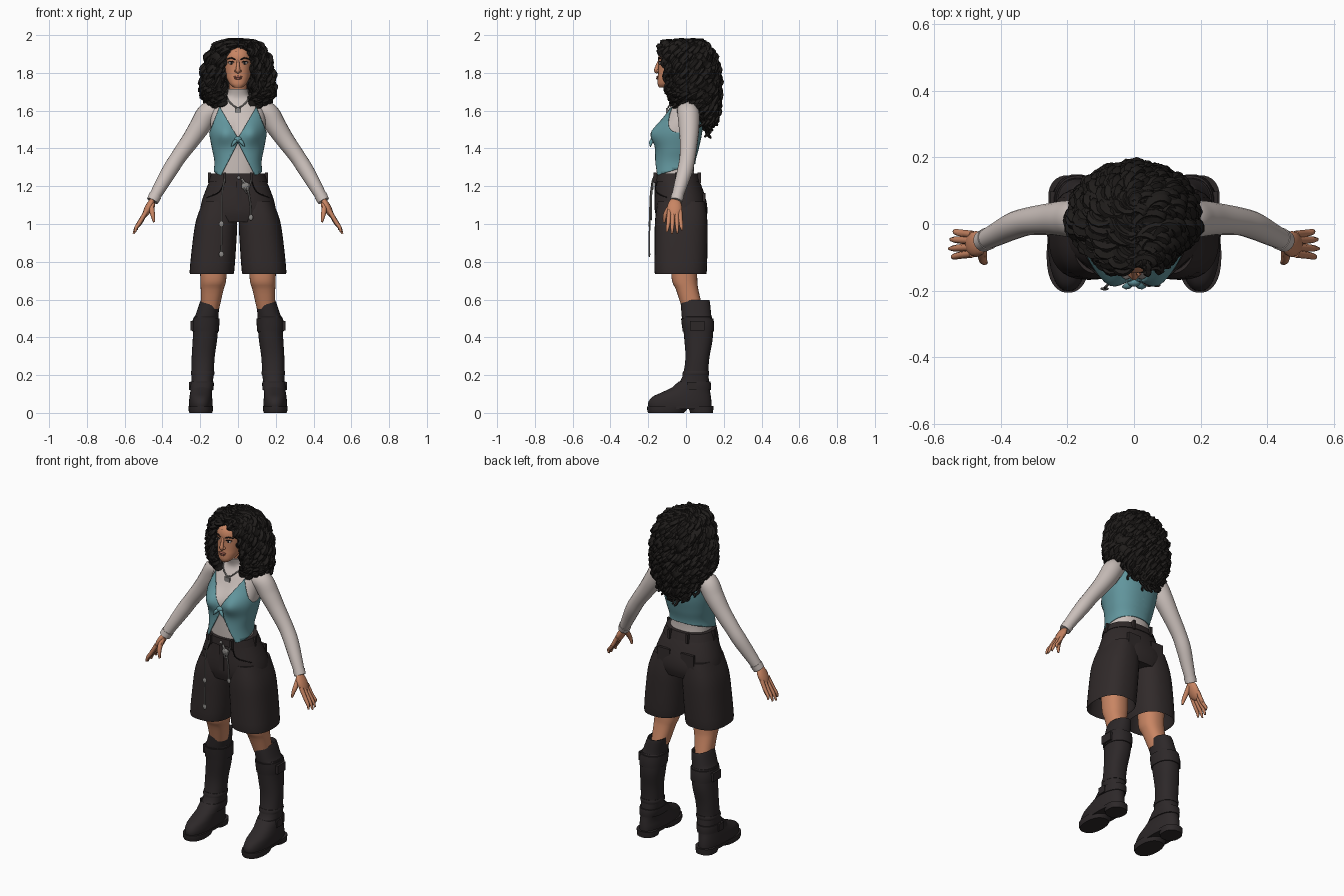
import bpy, bmesh, math, random
from mathutils import Vector, Matrix

random.seed(4)
cube = bpy.data.objects.get("Cube")
if cube:
    bpy.data.objects.remove(cube, do_unlink=True)


def material(name, rgb):
    m = bpy.data.materials.new(name)
    m.use_nodes = True
    m.diffuse_color = (*rgb, 1)
    bsdf = m.node_tree.nodes["Principled BSDF"]
    bsdf.inputs["Base Color"].default_value = (*rgb, 1)
    bsdf.inputs["Roughness"].default_value = 0.8
    return m


SKIN = material("warm skin", (.58, .235, .125))
HAIR = material("black hair", (.014, .012, .011))
SHIRT = material("pale shirt", (.6, .53, .5))
VEST = material("teal vest", (.122, .305, .34))
CLOTH = material("dark cloth", (.03, .023, .023))
LEATHER = material("boot leather", (.026, .021, .022))
METAL = material("grey metal", (.25, .24, .23))
LIPS = material("lip brown", (.33, .11, .075))
INK = material("ink", (.01, .008, .008))


def finish(bm, name, mat, mirror=False, thickness=0, angle=45):
    """Turn a bmesh into a smooth-shaded object with sharp creases."""
    bmesh.ops.recalc_face_normals(bm, faces=bm.faces)
    for f in bm.faces:
        f.smooth = True
    for e in bm.edges:
        e.smooth = e.calc_face_angle(0) < math.radians(angle)
    me = bpy.data.meshes.new(name)
    bm.to_mesh(me)
    bm.free()
    me.materials.append(mat)
    ob = bpy.data.objects.new(name, me)
    bpy.context.collection.objects.link(ob)
    if thickness:
        ob.modifiers.new("thickness", "SOLIDIFY").thickness = thickness
    if mirror:
        ob.modifiers.new("mirror", "MIRROR").use_clip = False
    return ob


def smooth(pts, k):
    """Catmull-Rom interpolation of tuples, k steps per span."""
    out, n = [], len(pts)
    for i in range(n - 1):
        a, b, c, d = (pts[min(max(i + j, 0), n - 1)] for j in (-1, 0, 1, 2))
        for s in range(k):
            t = s / k
            out.append(tuple(q + .5 * t * (r - p + t * (2 * p - 5 * q + 4 * r - u
                       + t * (3 * (q - r) + u - p))) for p, q, r, u in zip(a, b, c, d)))
    return out + [tuple(pts[-1])]


def skin_rings(bm, rings, caps=True):
    rows = [[bm.verts.new(p) for p in r] for r in rings]
    n = len(rows[0])
    for a, b in zip(rows, rows[1:]):
        for i in range(n):
            bm.faces.new((a[i], a[(i + 1) % n], b[(i + 1) % n], b[i]))
    if caps:
        bm.faces.new(rows[0])
        bm.faces.new(rows[-1])


def loft(bm, rings, k=4, n=32, power=2.3, caps=True, warp=None):
    """Stack of rounded sections: (z, centre x, half width, front y, back y)."""
    out = []
    for z, cx, rx, yf, yb in smooth(rings, k):
        row = []
        for i in range(n):
            c, s = (g(i * math.tau / n) for g in (math.cos, math.sin))
            x = cx + rx * math.copysign(abs(c) ** (2 / power), c)
            y = (yf + yb) / 2 + (yb - yf) / 2 * math.copysign(abs(s) ** (2 / power), s)
            row.append(warp(x, y, z) if warp else (x, y, z))
        out.append(row)
    skin_rings(bm, out, caps)


def tube(bm, pts, k=4, sides=10):
    """Round tube through (x, y, z, radius) points."""
    pts = smooth(pts, k)
    cos = [Vector(p[:3]) for p in pts]
    side, rings = None, []
    for i, p in enumerate(cos):
        t = (cos[min(i + 1, len(cos) - 1)] - cos[max(i - 1, 0)]).normalized()
        side = t.orthogonal() if side is None else side - t * side.dot(t)
        side.normalize()
        up = t.cross(side)
        rings.append([p + pts[i][3] * (side * math.cos(a) + up * math.sin(a))
                      for a in (j * math.tau / sides for j in range(sides))])
    skin_rings(bm, rings)


def ball(bm, at, size, turn=0):
    m = Matrix.Translation(at) @ Matrix.Rotation(turn, 4, 'Y') @ Matrix.Diagonal((*size, 1))
    bmesh.ops.create_uvsphere(bm, u_segments=16, v_segments=10, radius=1, matrix=m)


def box(bm, at, size):
    bmesh.ops.create_cube(bm, size=1, matrix=Matrix.Translation(at) @ Matrix.Diagonal((*size, 1)))


def make(name, mat, builder, calls, mirror=False):
    """One object from repeated calls of one builder."""
    bm = bmesh.new()
    for args in calls:
        builder(bm, *args)
    return finish(bm, name, mat, mirror)


def bust(x, y, z):
    if y < -.03:
        y -= .034 * math.exp(-((abs(x) - .07) / .05) ** 2 - ((z - 1.48) / .06) ** 2)
    return x, y, z


# Head and face
make("head", SKIN, loft, [([(1.722, 0, .022, -.143, -.09), (1.74, 0, .043, -.15, -.06),
     (1.77, 0, .06, -.15, 0), (1.80, 0, .069, -.147, .04), (1.85, 0, .077, -.146, .07),
     (1.89, 0, .077, -.146, .08), (1.925, 0, .066, -.128, .07), (1.95, 0, .03, -.08, .03)],)])
make("nose", SKIN, tube, [([(0, -.14, 1.87, .006), (0, -.153, 1.835, .009), (0, -.156, 1.812, .013),
                            (0, -.148, 1.802, .008)],)])
make("nostrils", SKIN, ball, [((.011, -.15, 1.81), (.008, .009, .007))], True)
make("lips", LIPS, ball, [((0, -.15, 1.779), (.023, .007, .006)), ((0, -.15, 1.77), (.018, .008, .006))])
make("eyes", SHIRT, ball, [((.035, -.137, 1.852), (.015, .006, .007))], True)
make("irises", INK, ball, [((.035, -.141, 1.852), (.006, .004, .007))], True)
make("brows_and_lashes", INK, tube, [
    ([(.014, -.145, 1.87, .003), (.036, -.14, 1.879, .004), (.06, -.124, 1.871, .002)],),
    ([(.018, -.143, 1.856, .002), (.035, -.141, 1.861, .003), (.054, -.129, 1.856, .002)],)], True)

# Shirt body with high collar, sleeves
bm = bmesh.new()
loft(bm, [(1.22, 0, .12, -.145, .045), (1.32, 0, .117, -.15, .042), (1.40, 0, .13, -.152, .06),
          (1.48, 0, .144, -.152, .077), (1.56, 0, .145, -.115, .082), (1.62, 0, .13, -.085, .072),
          (1.655, 0, .09, -.066, .055), (1.68, 0, .06, -.064, .05), (1.715, 0, .052, -.074, .035)],
     5, 48, warp=bust)
finish(bm, "shirt_body", SHIRT)
make("neck", SKIN, tube, [([(0, -.01, 1.68, .048), (0, -.025, 1.77, .048)],)])
make("sleeves", SHIRT, tube, [([(.09, 0, 1.6, .05), (.155, .012, 1.588, .058), (.2, .016, 1.52, .055),
     (.25, .015, 1.445, .048), (.315, .008, 1.355, .042), (.36, -.005, 1.285, .041),
     (.41, -.03, 1.2, .035), (.45, -.05, 1.13, .029)], 5, 20)], True)
make("cuffs", SHIRT, tube, [([(.438, -.044, 1.15, .034), (.453, -.052, 1.122, .032)], 1, 20)], True)

# Hands
make("palms", SKIN, ball, [((.474, -.06, 1.085), (.02, .039, .06), -.47)], True)
fingers = [([(.484, -.06 + o, 1.07, .012), (.515 + b, -.06 + o * 1.15, 1.01, .011),
             (.535 + b, -.06 + o * 1.3, .985 - b, .009), (.553 - e, -.06 + o * 1.4, .948 + e, .005)], 3, 8)
           for o, b, e in ((-.029, .004, .01), (-.01, .006, 0), (.01, .004, .004), (.028, 0, .02))]
thumb = [([(.455, -.07, 1.11, .015), (.455, -.098, 1.07, .014), (.45, -.112, 1.04, .011),
           (.444, -.116, 1.01, .006)], 3, 8)]
make("fingers", SKIN, tube, fingers + thumb, True)

# Vest: closed tube cut by planes into neckline, armholes, open belly and slanted hem
bm = bmesh.new()
loft(bm, [(1.22, 0, .14, -.178, .06), (1.32, 0, .125, -.17, .05), (1.40, 0, .138, -.163, .068),
          (1.48, 0, .152, -.161, .085), (1.56, 0, .153, -.125, .09), (1.62, 0, .138, -.095, .08),
          (1.66, 0, .1, -.075, .065)], 6, 56, caps=False, warp=bust)
cuts = [((0, -.18, 1.25), (0, -.3, 1))]
for s in (-1, 1):
    cuts += [((0, 0, 1.455), (-1.7 * s, 0, 1)), ((0, 0, 1.43), (1.9 * s, 0, 1)),
             ((.15 * s, 0, 1.49), (2.5 * s, 0, 1))]
for co, no in cuts:
    bmesh.ops.bisect_plane(bm, geom=bm.verts[:] + bm.edges[:] + bm.faces[:],
                           plane_co=co, plane_no=Vector(no).normalized())


def outside_vest(p):
    x, front = abs(p.x), p.y < -.02
    return (p.z < 1.25 + .3 * (p.y + .18) or p.z > 1.49 + 2.5 * (.15 - x)
            or front and (p.z > 1.455 + 1.7 * x or p.z < 1.43 - 1.9 * x))


bmesh.ops.delete(bm, geom=[f for f in bm.faces if outside_vest(f.calc_center_median())], context='FACES')
finish(bm, "vest", VEST, thickness=.004)
make("vest_knot", VEST, ball, [((0, -.174, 1.447), (.02, .014, .017))])
make("vest_knot_tails", VEST, tube, [([(.005, -.176, 1.445, .008), (.02, -.186, 1.432, .01),
                                       (.034, -.188, 1.41, .003)],)], True)

# Shorts: pelvis, flared legs, waistband and trims
make("shorts_hips", CLOTH, loft, [([(1.265, 0, .134, -.158, .055), (1.2, 0, .163, -.16, .083),
     (1.12, 0, .192, -.165, .108), (1.06, 0, .2, -.163, .113), (1.01, 0, .19, -.15, .1)], 4, 40)])
make("shorts_legs", CLOTH, loft, [([(1.12, .1, .085, -.15, .1), (1.02, .113, .109, -.164, .113),
     (.9, .125, .116, -.166, .114), (.75, .138, .118, -.167, .11), (.752, .138, .11, -.158, .102),
     (.85, .135, .1, -.15, .095)], 3, 32, 2.5)], True)
make("waistband", CLOTH, loft, [([(1.225, 0, .156, -.167, .078), (1.268, 0, .141, -.166, .064)], 1, 40)])
make("belt_loops", CLOTH, box, [((.07, -.162, 1.245), (.014, .02, .055)),
                                ((.06, .07, 1.245), (.014, .02, .055)),
                                ((.15, -.05, 1.245), (.016, .014, .055))], True)
make("back_pockets", CLOTH, box, [((.08, .096, 1.115), (.085, .016, .1))], True)
make("front_pocket_edges", INK, tube, [([(.075, -.158, 1.222, .003), (.1, -.157, 1.17, .003),
                                         (.165, -.102, 1.14, .003)],)], True)
make("fly", CLOTH, box, [((.006, -.162, 1.15), (.03, .012, .15))])
make("waist_button", METAL, ball, [((.004, -.169, 1.245), (.009, .006, .009))])

# Hanging chains, charms and necklace
make("chains", METAL, tube, [
    ([(-.07, -.175, 1.24, .004), (-.085, -.188, 1.15, .004), (-.086, -.193, .98, .004),
      (-.088, -.194, .85, .004)],),
    ([(.02, -.175, 1.24, .005), (.05, -.182, 1.19, .005), (.066, -.184, 1.1, .004),
      (.068, -.184, 1.04, .004)],),
    ([(.02, -.175, 1.235, .004), (.045, -.185, 1.165, .004), (.07, -.175, 1.235, .004)],)])
make("charms", METAL, ball, [((-.088, -.194, z), (.013, .005, .016)) for z in (.84, 1.0)]
     + [((.068, -.184, 1.035), (.012, .005, .016)), ((.04, -.178, 1.2), (.022, .007, .022))])
make("necklace", METAL, tube, [([(.064, -.03, 1.69, .004), (.052, -.07, 1.655, .004),
                                 (.022, -.09, 1.625, .004), (0, -.095, 1.615, .004)],)], True)
make("pendant", METAL, box, [((0, -.101, 1.6), (.034, .01, .026))])

# Legs
make("legs", SKIN, loft, [([(.95, .125, .08, -.09, .07), (.8, .13, .072, -.082, .06),
     (.7, .131, .068, -.074, .06), (.65, .137, .06, -.052, .066), (.55, .147, .047, -.02, .09)],)], True)

# Boots with straps, buckles, soles and heels
make("boots", LEATHER, loft, [([(.025, .197, .06, -.198, .135), (.055, .197, .062, -.2, .135),
     (.085, .197, .06, -.178, .132), (.11, .195, .058, -.125, .128), (.14, .191, .057, -.065, .125),
     (.17, .189, .057, -.03, .122), (.22, .187, .059, -.012, .118), (.3, .184, .061, -.003, .125),
     (.4, .174, .065, -.01, .142), (.5, .169, .066, -.02, .138), (.515, .165, .061, -.023, .134),
     (.59, .148, .052, -.028, .126), (.592, .148, .046, -.022, .12), (.57, .149, .045, -.02, .118)],)], True)
make("boot_straps", LEATHER, loft, [
    ([(.5, .168, .07, -.026, .145), (.465, .171, .072, -.022, .149), (.43, .172, .07, -.017, .148)], 2),
    ([(.165, .19, .061, -.04, .13), (.145, .191, .063, -.062, .133), (.12, .193, .062, -.09, .132)], 2),
    ([(.222, .187, .06, -.014, .121), (.21, .187, .063, -.018, .123), (.198, .187, .06, -.02, .121)], 2)], True)
make("buckles", LEATHER, box, [((.242, .06, .462), (.02, .075, .05)), ((.25, .03, .143), (.018, .05, .042))], True)
make("boot_soles", LEATHER, loft, [([(0, .197, .06, -.2, -.01), (.012, .197, .064, -.205, 0),
                                     (.035, .197, .065, -.206, .02)], 1),
                                   ([(.02, .197, .063, -.15, .142), (.036, .197, .064, -.15, .143)], 1),
                                   ([(0, .197, .056, .022, .143), (.036, .197, .06, .01, .146)], 1)], True)


# Hair: a shell and many spiral curls falling from a centre part
def lock(phi, scale, drop=0):
    """Path of a lock leaving the part at angle phi (0 is the front)."""
    dx, dy = math.sin(phi), -math.cos(phi)
    front, back = max(0, -dy), max(0, dy)
    depth = .175 if dy > 0 else .13
    end = 1.655 - .14 * back + drop
    path = [(0, -.035 + .1 * dy, 1.968 - .01 * front - (.9 - scale) * .25)]
    for rho, z, push in ((.5, 1.952, .09), (.82, 1.89, .045), (.97, 1.8, .01), (1, 1.72, 0),
                         (.98, (1.72 + end) / 2, 0), (.9, end, 0)):
        path.append((dx * .2 * rho * scale, .01 + dy * depth * rho * scale - push * front,
                     z - (.9 - scale) * .25))
    return path


def curl(bm, path, phi, turns, width, k=9):
    pts = smooth(path, k)
    out, start = Vector((math.sin(phi), -math.cos(phi), 0)), random.uniform(0, math.tau)
    along = Vector((math.cos(phi), math.sin(phi), 0))
    spiral = []
    for i, p in enumerate(pts):
        s = i / (len(pts) - 1)
        w = start + s * turns * math.tau
        q = Vector(p) + width * .75 * (along * math.cos(w) + out * math.sin(w))
        r = width * min(1, .6 + 2 * s) * (1 if s < .85 else 1 - 4 * (s - .85))
        spiral.append((*q, r))
    tube(bm, spiral, 1, 5)


bm = bmesh.new()
rows = [smooth(lock(math.radians(34 + 292 * i / 48), .83), 4) for i in range(49)]
grid = [[bm.verts.new(p) for p in r] for r in rows]
for a, b in zip(grid, grid[1:]):
    for j in range(len(a) - 1):
        bm.faces.new((a[j], b[j], b[j + 1], a[j + 1]))
finish(bm, "hair_shell", HAIR)

bm = bmesh.new()
for count, scale in ((84, .9), (64, .82), (36, .7)):
    for i in range(count):
        phi = math.radians(33 + 294 * (i + random.uniform(.2, .8)) / count)
        path = lock(phi, scale + random.uniform(-.04, .03), random.uniform(-.015, .035))
        curl(bm, path, phi, random.uniform(6, 8), random.uniform(.014, .018))
for s in (-1, 1):
    for lift in (0, .014, .028):
        path = [(0, -.122 + lift, 1.95 + lift / 2), (s * .04, -.138 + lift, 1.94 + lift / 2),
                (s * .075, -.132 + lift, 1.905 + lift / 2), (s * .096, -.115 + lift, 1.85),
                (s * .105, -.105, 1.78), (s * .115, -.1, 1.69)]
        curl(bm, path, s * .6, 5, .013)
finish(bm, "hair_curls", HAIR, angle=60)
